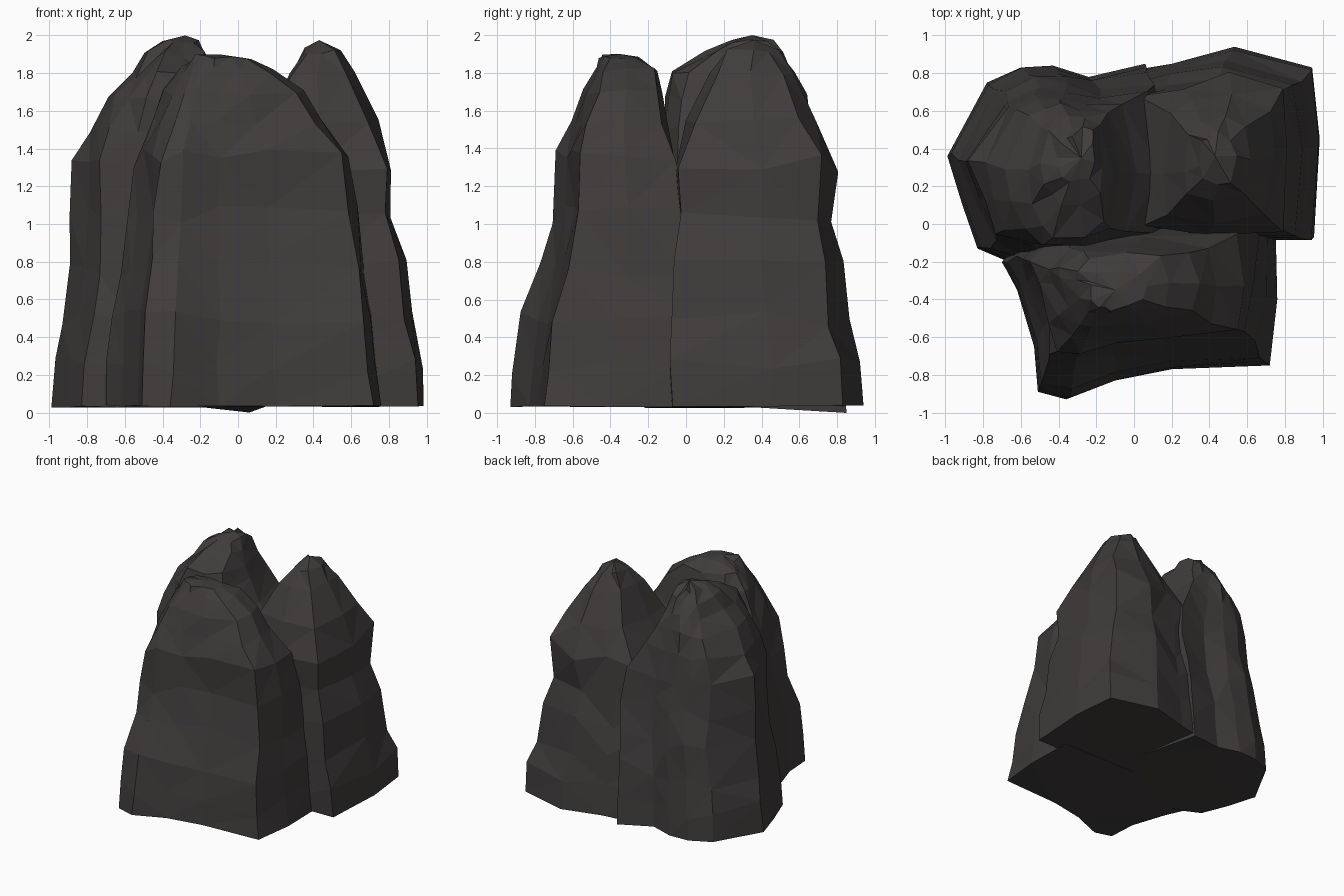
import bpy, bmesh, random
from mathutils import Vector

if "Cube" in bpy.data.objects:
    bpy.data.objects.remove(bpy.data.objects["Cube"])

random.seed(4)
stone = bpy.data.materials.new("dark_stone")
stone.diffuse_color = (0.05, 0.045, 0.044, 1)
stone.use_nodes = True
stone.node_tree.nodes["Principled BSDF"].inputs["Base Color"].default_value = stone.diffuse_color


def rock(name, outline, rings, peak):
    """Loft a footprint through rings (z, x0, x1, y0, y1), rounding towards the peak."""
    xs, ys = [p[0] for p in outline], [p[1] for p in outline]
    unit = [Vector((2 * (x - min(xs)) / (max(xs) - min(xs)) - 1,
                    2 * (y - min(ys)) / (max(ys) - min(ys)) - 1)) for x, y in outline]
    bm = bmesh.new()
    loops = []
    for k, (z, x0, x1, y0, y1) in enumerate(rings):
        roundness = max(0, min(0.6, (z - 1.25) * 1.2))
        j = 0.0 if k == 0 else 0.016
        loop = []
        for p in unit:
            q = p.lerp(p.normalized(), roundness)
            jz = random.uniform(-1, 1) * (0.005 if k == 0 else 0.05 if z < 1.4 else 0.02)
            loop.append(bm.verts.new((
                (x0 + x1) / 2 + q.x * (x1 - x0) / 2 + random.uniform(-j, j),
                (y0 + y1) / 2 + q.y * (y1 - y0) / 2 + random.uniform(-j, j),
                z + jz)))
        loops.append(loop)
    n = len(unit)
    for a, b in zip(loops, loops[1:]):
        for i in range(n):
            m = (i + 1) % n
            bm.faces.new((a[i], a[m], b[m], b[i]))
    tip = bm.verts.new(peak)
    for i in range(n):
        bm.faces.new((loops[-1][i], loops[-1][(i + 1) % n], tip))
    bm.faces.new(loops[0][::-1])
    bmesh.ops.triangulate(bm, faces=bm.faces[:])
    bmesh.ops.recalc_face_normals(bm, faces=bm.faces[:])
    mesh = bpy.data.meshes.new(name)
    bm.to_mesh(mesh)
    bm.free()
    mesh.materials.append(stone)
    obj = bpy.data.objects.new(name, mesh)
    bpy.context.collection.objects.link(obj)
    return obj


# Tall back left pillar
left = rock("rock_cluster", [
    (-.99, .36), (-.91, .1), (-.83, -.13), (-.62, -.22), (-.25, -.2), (.1, -.12),
    (.15, .3), (.06, .85), (-.24, .78), (-.43, .84), (-.6, .83), (-.78, .75)], [
    (.03, -.99, .15, -.22, .85), (.25, -.97, .15, -.2, .84), (.5, -.93, .16, -.2, .82),
    (.77, -.88, .17, -.18, .79), (1.05, -.88, .18, -.15, .75), (1.3, -.87, .15, -.13, .71),
    (1.5, -.79, .02, -.12, .68), (1.67, -.69, -.06, -.11, .64), (1.79, -.57, -.11, -.09, .58),
    (1.9, -.5, -.16, .1, .52), (1.96, -.42, -.2, .22, .45)], (-.28, .35, 2.0))

# Pointed back right pillar, running into the left one below the valley
right = rock("right_pillar", [
    (.98, .45), (.94, .83), (.53, .94), (.2, .85), (-.1, .8), (-.1, .3), (-.1, -.05),
    (.4, -.08), (.95, -.07)], [
    (.035, -.1, .985, -.08, .94), (.25, -.1, .97, -.08, .92), (.5, -.1, .92, -.07, .87),
    (.77, -.1, .88, -.06, .83), (1.05, -.08, .81, -.05, .775), (1.32, .03, .82, -.05, .8),
    (1.55, .16, .75, .0, .7), (1.8, .26, .62, .12, .57), (1.92, .34, .53, .2, .48)],
    (.43, .36, 1.975))

# Broad front pillar
front = rock("front_pillar", [
    (.75, .03), (.76, -.4), (.72, -.75), (.2, -.77), (-.1, -.83), (-.36, -.93),
    (-.51, -.89), (-.53, -.65), (-.62, -.35), (-.7, -.2), (-.5, .03), (.1, .03)], [
    (.035, -.7, .76, -.93, .03), (.25, -.69, .74, -.91, .02), (.5, -.66, .71, -.87, .02),
    (.77, -.62, .67, -.77, .01), (1.05, -.6, .62, -.71, 0), (1.35, -.57, .58, -.7, -.05),
    (1.55, -.48, .45, -.62, -.11), (1.7, -.41, .34, -.56, -.13), (1.82, -.33, .2, -.5, -.15),
    (1.88, -.24, .07, -.46, -.24)], (-.1, -.35, 1.9))

# Lowest corner of the base, under the back edge
low = min(left.data.vertices, key=lambda v: (v.co - Vector((.06, .85, .03))).length)
low.co.z = 0.0

# Fuse the pillars into one rock
bpy.context.view_layer.objects.active = left
for part in (right, front):
    mod = left.modifiers.new("fuse", 'BOOLEAN')
    mod.operation = 'UNION'
    mod.solver = 'EXACT'
    mod.object = part
    bpy.ops.object.modifier_apply(modifier=mod.name)
    bpy.data.objects.remove(part)
